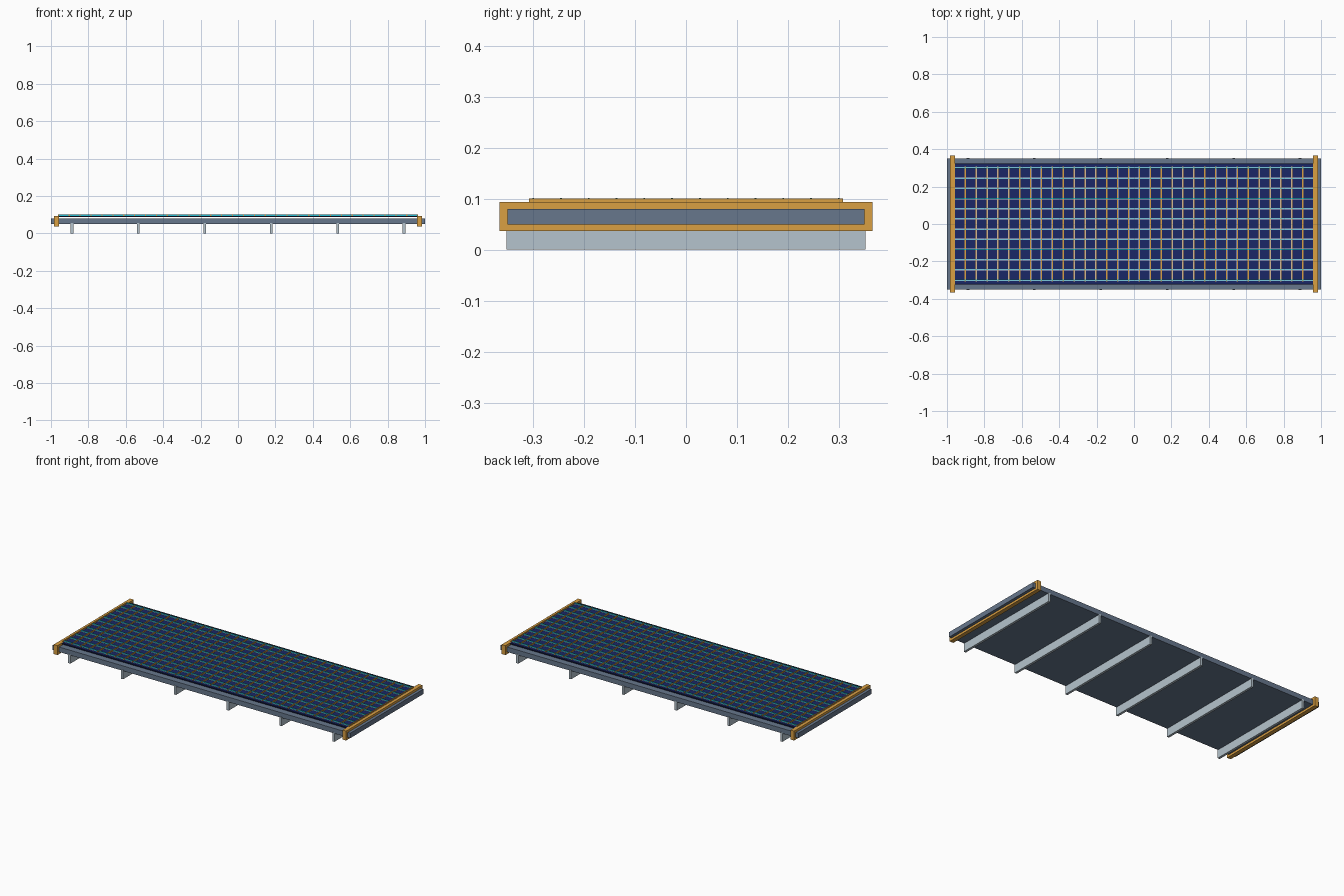
import bpy
import bmesh
from mathutils import Matrix, Vector

if "Cube" in bpy.data.objects:
    bpy.data.objects.remove(bpy.data.objects["Cube"], do_unlink=True)


def material(name, rgb):
    m = bpy.data.materials.new(name)
    m.use_nodes = True
    m.diffuse_color = (*rgb, 1)
    m.node_tree.nodes["Principled BSDF"].inputs["Base Color"].default_value = (*rgb, 1)
    return m


slate = material("slate metal", (0.135, 0.185, 0.265))
amber = material("amber clamp", (0.70, 0.35, 0.055))
grey = material("light grey metal", (0.46, 0.55, 0.61))
navy = material("navy cell", (0.010, 0.020, 0.135))
dark = material("dark navy border", (0.008, 0.011, 0.07))
pale = material("pale seam", (0.62, 0.64, 0.78))
cyan = material("cyan trace", (0.02, 0.52, 0.65))


def boxes(name, mat, items):
    """One object from boxes given as (centre x, centre y, width, depth, bottom, top)."""
    bm = bmesh.new()
    for x, y, w, d, z0, z1 in items:
        place = Matrix.Translation(Vector((x, y, (z0 + z1) / 2)))
        size = Matrix.Diagonal((w, d, z1 - z0, 1))
        bmesh.ops.create_cube(bm, size=1, matrix=place @ size)
    mesh = bpy.data.meshes.new(name)
    bm.to_mesh(mesh)
    bm.free()
    mesh.materials.append(mat)
    ob = bpy.data.objects.new(name, mesh)
    bpy.context.collection.objects.link(ob)
    return ob


# Backing slab, cross ribs and end clamps
boxes("backing_slab", slate, [(0, 0, 2, 0.70, 0.05, 0.08)])
boxes("cross_ribs", grey,
      [((i - 2.5) * 0.355, 0, 0.014, 0.704, 0, 0.055) for i in range(6)])
boxes("end_clamps", amber,
      [(s * 0.97, 0, 0.025, 0.732, 0.037, 0.094) for s in (-1, 1)])

# Cell panel held just above the slab
boxes("panel_base", dark, [(0, 0, 1.92, 0.646, 0.087, 0.0925)])
boxes("cell_sheet", navy, [(0, 0, 1.915, 0.634, 0.0925, 0.0935)])

# Grid of flat seams with raised conductors on top
columns = [(i - 16.5) * 0.0582 for i in range(34)]
rows = [(i - 5.5) * 0.0545 for i in range(12)]
boxes("column_seams", pale, [(x, 0, 0.008, 0.616, 0.0935, 0.094) for x in columns])
boxes("row_seams", pale, [(0, y, 1.914, 0.008, 0.0935, 0.0943) for y in rows])
boxes("column_conductors", amber, [(x, 0, 0.006, 0.616, 0.0935, 0.1005) for x in columns])
boxes("row_conductors", cyan, [(0, y, 1.914, 0.0035, 0.0935, 0.102) for y in rows])
